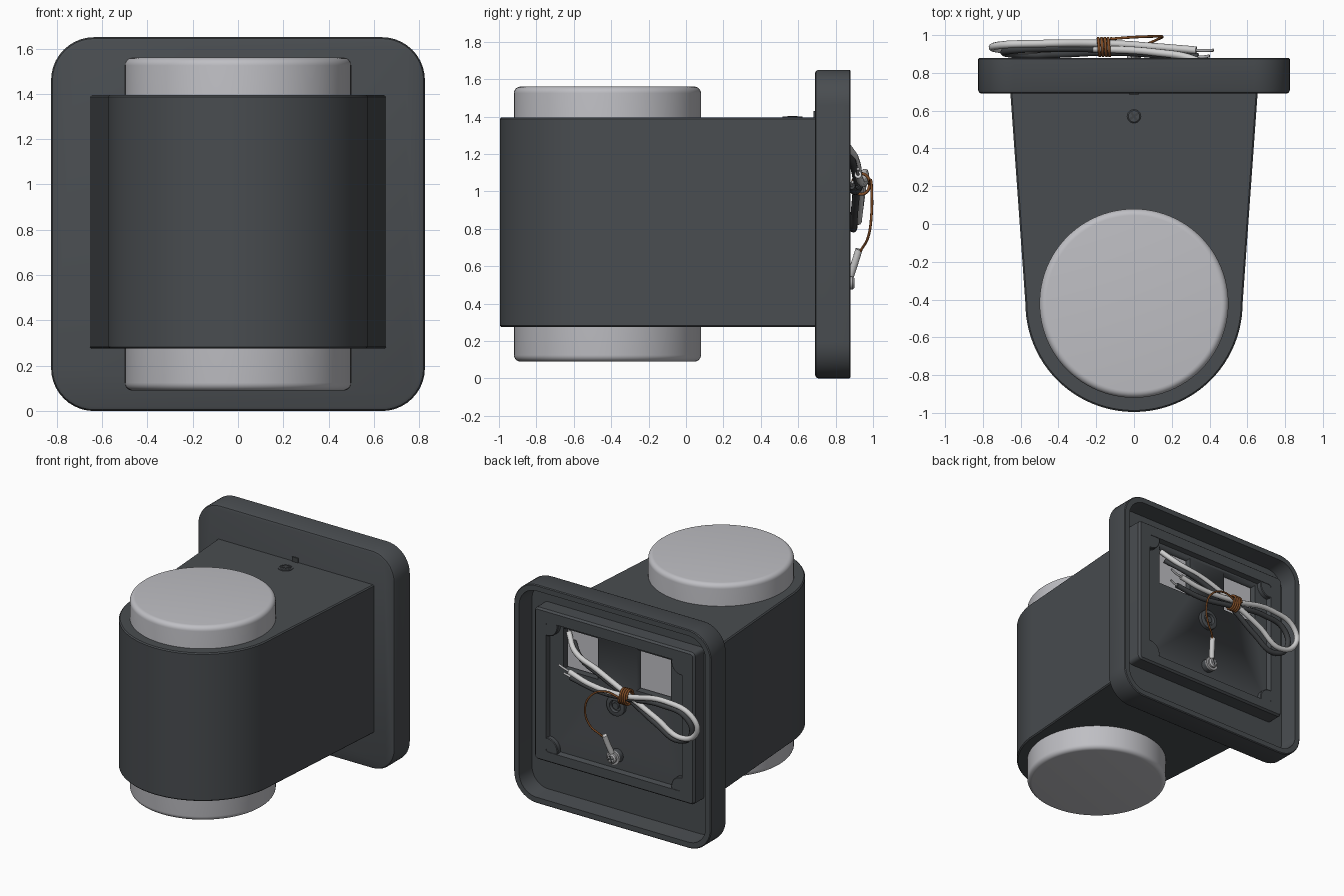
import bpy, bmesh, math
from mathutils import Vector

if "Cube" in bpy.data.objects:
    bpy.data.objects.remove(bpy.data.objects["Cube"])


def material(name, rgb):
    m = bpy.data.materials.new(name)
    m.diffuse_color = (*rgb, 1)
    m.use_nodes = True
    m.node_tree.nodes["Principled BSDF"].inputs["Base Color"].default_value = m.diffuse_color
    return m


DARK = material("charcoal_metal", (0.066, 0.073, 0.080))
LIGHT = material("frosted_diffuser", (0.52, 0.52, 0.55))
WHITE = material("white_cable", (0.62, 0.62, 0.62))
BLACK = material("dark_cable", (0.05, 0.054, 0.058))
COPPER = material("copper", (0.22, 0.075, 0.02))
STEEL = material("screw_steel", (0.42, 0.42, 0.43))


def finish(ob, mat, angle=35):
    ob.data.materials.clear()
    ob.data.materials.append(mat)
    bpy.ops.object.select_all(action='DESELECT')
    ob.select_set(True)
    bpy.context.view_layer.objects.active = ob
    bpy.ops.object.shade_smooth_by_angle(angle=math.radians(angle))
    return ob


def loft(name, rings, mat):
    """Skin a list of equal-length point rings and cap both ends."""
    bm = bmesh.new()
    vs = [[bm.verts.new(p) for p in r] for r in rings]
    n = len(vs[0])
    for a, b in zip(vs, vs[1:]):
        for i in range(n):
            j = (i + 1) % n
            bm.faces.new((a[i], a[j], b[j], b[i]))
    bm.faces.new(vs[0][::-1])
    bm.faces.new(vs[-1])
    bmesh.ops.recalc_face_normals(bm, faces=bm.faces)
    me = bpy.data.meshes.new(name)
    bm.to_mesh(me)
    bm.free()
    ob = bpy.data.objects.new(name, me)
    bpy.context.collection.objects.link(ob)
    return finish(ob, mat)


def round_rect(hx, hz, cz, r, inset, y, seg=10):
    """Rounded rectangle ring in the xz plane."""
    hx, hz, r = hx - inset, hz - inset, max(r - inset, 0.005)
    pts = []
    for k, (sx, sz) in enumerate(((1, 1), (-1, 1), (-1, -1), (1, -1))):
        for i in range(seg + 1):
            a = math.pi / 2 * (k + i / seg)
            pts.append((sx * (hx - r) + r * math.cos(a), y, cz + sz * (hz - r) + r * math.sin(a)))
    return pts


def lathe(name, centre, profile, mat, axis='Z', n=64):
    """Revolve (radius, height) pairs around an axis through centre."""
    rings = []
    for r, h in profile:
        ring = []
        for i in range(n):
            a = 2 * math.pi * i / n
            c, s = r * math.cos(a), r * math.sin(a)
            p = (c, s, h) if axis == 'Z' else (c, h, s)
            ring.append(Vector(centre) + Vector(p))
        rings.append(ring)
    return loft(name, rings, mat)


def box(name, lo, hi, mat):
    rings = [[(lo[0], lo[1], z), (hi[0], lo[1], z), (hi[0], hi[1], z), (lo[0], hi[1], z)]
             for z in (lo[2], hi[2])]
    return loft(name, rings, mat)


def wire(name, pts, radius, mat):
    cu = bpy.data.curves.new(name, 'CURVE')
    cu.dimensions = '3D'
    cu.bevel_depth, cu.bevel_resolution, cu.resolution_u = radius, 3, 10
    cu.use_fill_caps = True
    sp = cu.splines.new('BEZIER')
    sp.bezier_points.add(len(pts) - 1)
    for b, p in zip(sp.bezier_points, pts):
        b.co = p
        b.handle_left_type = b.handle_right_type = 'AUTO'
    ob = bpy.data.objects.new(name, cu)
    bpy.context.collection.objects.link(ob)
    bpy.ops.object.select_all(action='DESELECT')
    ob.select_set(True)
    bpy.context.view_layer.objects.active = ob
    bpy.ops.object.convert(target='MESH')
    return finish(bpy.context.object, mat, 60)


# wall plate, hollow at the back
steps = [(0.018, 0.69), (0.006, 0.695), (0, 0.708), (0, 0.874), (0.006, 0.88),
         (0.045, 0.88), (0.055, 0.74)]
loft("wall_plate", [round_rect(0.825, 0.825, 0.825, 0.19, i, y) for i, y in steps], DARK)

# lamp body: tapered sides with a round nose
Z0, Z1, CY, R = 0.275, 1.395, -0.42, 0.575


def body_ring(inset, z):
    pts = [(0.655 - inset, 0.70, z)]
    for i in range(49):
        a = -math.pi * i / 48
        pts.append(((R - inset) * math.cos(a), CY + (R - inset) * math.sin(a), z))
    return pts + [(-0.655 + inset, 0.70, z)]


loft("lamp_body", [body_ring(i, z) for i, z in
                   ((0.008, Z0), (0, Z0 + 0.008), (0, Z1 - 0.008), (0.008, Z1))], DARK)

# diffuser drum, showing above and below the body
edge = [(0.5 - 0.035 * (1 - math.sin(a)), 0.035 * (1 - math.cos(a)))
        for a in (math.pi / 2 * i / 6 for i in range(7))]
profile = [(r, 0.09 + h) for r, h in edge] + [(r, 1.56 - h) for r, h in edge[::-1]]
lathe("diffuser_drum", (0, CY, 0), profile, LIGHT, n=96)

# top screw and small locating tab
lathe("top_screw", (0, 0.57, Z1), [(0.053, -0.01), (0.053, 0.004), (0.043, 0.004),
      (0.043, 0.001), (0.036, 0.001), (0.03, 0.006)], DARK, n=32)
for k in range(2):
    slot = box("top_screw_slot", (-0.028, -0.006, 0), (0.028, 0.006, 0.003), BLACK)
    slot.location = (0, 0.57, Z1 + 0.005)
    slot.rotation_euler.z = math.radians(35 + 90 * k)
box("locating_tab", (-0.025, 0.682, Z1), (0.025, 0.70, Z1 + 0.035), BLACK)

# rear mounting frame with recessed panel
FZ = 0.895
outer = [(0, 0.735), (0, 0.845), (0.012, 0.86)]
frame = [round_rect(0.67, 0.575, FZ, 0.03, i, y, 4) for i, y in outer]
frame += [round_rect(0.57, 0.49, 0.89, 0.02, i, y, 4) for i, y in ((0, 0.86), (0.008, 0.82))]
mount = loft("mounting_frame", frame, DARK)

# cable windows cut in the panel, with pale inserts
for s in (-1, 1):
    xs = sorted((s * 0.16, s * 0.45))
    cutter = box("window_cutter", (xs[0], 0.755, 1.04), (xs[1], 0.90, 1.35), DARK)
    cutter.hide_render = True
    mod = mount.modifiers.new("window", 'BOOLEAN')
    mod.operation, mod.solver, mod.object = 'DIFFERENCE', 'EXACT', cutter
    bpy.context.view_layer.objects.active = mount
    bpy.ops.object.modifier_apply(modifier=mod.name)
    bpy.data.objects.remove(cutter)
    box("window_insert", (xs[0] + 0.01, 0.75, 1.05), (xs[1] - 0.01, 0.785, 1.34), LIGHT)
    # round screw pads in the corners
    for z in (0.42, 1.36):
        lathe("corner_pad", (s * 0.56, 0, z), [(0.085, 0.81), (0.085, 0.852), (0.08, 0.857)],
              DARK, 'Y', 32)

# centre boss
lathe("centre_boss", (0, 0, 0.89), [(0.075, 0.81), (0.075, 0.845), (0.06, 0.85),
      (0.045, 0.85), (0.04, 0.83)], DARK, 'Y', 40)
lathe("centre_boss_pin", (0, 0, 0.89), [(0.025, 0.81), (0.025, 0.845)], DARK, 'Y', 24)

# earth terminal: post, lug, screw and sleeve
lathe("earth_post", (0, 0, 0.51), [(0.05, 0.81), (0.05, 0.865)], DARK, 'Y', 32)
lathe("earth_lug", (0, 0, 0.51), [(0.053, 0.863), (0.053, 0.877)], STEEL, 'Y', 32)
lathe("earth_screw", (0, 0, 0.51), [(0.036, 0.875), (0.036, 0.89), (0.026, 0.90)], STEEL, 'Y', 32)
for k in range(2):
    slot = box("earth_screw_slot", (-0.022, -0.002, -0.005), (0.022, 0.002, 0.005), BLACK)
    slot.location = (0, 0.90, 0.51)
    slot.rotation_euler.y = math.radians(20 + 90 * k)
wire("earth_sleeve", [(0.005, 0.88, 0.55), (0.02, 0.90, 0.61), (0.035, 0.925, 0.69)], 0.02, WHITE)

# folded supply cables
wire("white_supply_cable", [
    (0.42, 0.80, 1.32), (0.32, 0.87, 1.23), (0.10, 0.91, 1.16), (-0.14, 0.925, 1.06),
    (-0.40, 0.93, 0.94), (-0.60, 0.92, 0.84), (-0.74, 0.93, 0.92), (-0.72, 0.945, 1.03),
    (-0.50, 0.955, 1.10), (-0.15, 0.955, 1.05), (0.15, 0.935, 1.05), (0.33, 0.92, 1.09)],
    0.02, WHITE)
wire("dark_supply_cable", [
    (0.38, 0.80, 1.26), (0.27, 0.87, 1.19), (0.08, 0.90, 1.12), (-0.15, 0.91, 1.02),
    (-0.38, 0.90, 0.88), (-0.56, 0.895, 0.80), (-0.68, 0.905, 0.88), (-0.65, 0.92, 1.00),
    (-0.45, 0.93, 1.05), (-0.15, 0.925, 1.02), (0.12, 0.90, 1.00), (0.34, 0.885, 1.03)],
    0.02, BLACK)
wire("white_cable_tip", [(0.32, 0.92, 1.09), (0.37, 0.918, 1.10), (0.42, 0.92, 1.12)], 0.008, STEEL)
wire("dark_cable_tip", [(0.33, 0.885, 1.03), (0.37, 0.885, 1.04), (0.40, 0.89, 1.05)], 0.008, STEEL)

# copper tie wound round the cables, running down to the earth sleeve
coil = []
for i in range(33):
    a = 2 * math.pi * i / 8
    coil.append((-0.19 + 0.07 * i / 32, 0.937 + 0.046 * math.cos(a), 1.04 + 0.055 * math.sin(a)))
wire("copper_tie", coil, 0.008, COPPER)
wire("earth_wire", [(-0.12, 0.98, 1.04), (-0.02, 0.988, 1.06), (0.10, 0.993, 1.0),
                    (0.15, 0.992, 0.88), (0.12, 0.975, 0.76), (0.06, 0.945, 0.70),
                    (0.03, 0.915, 0.66)], 0.007, COPPER)
